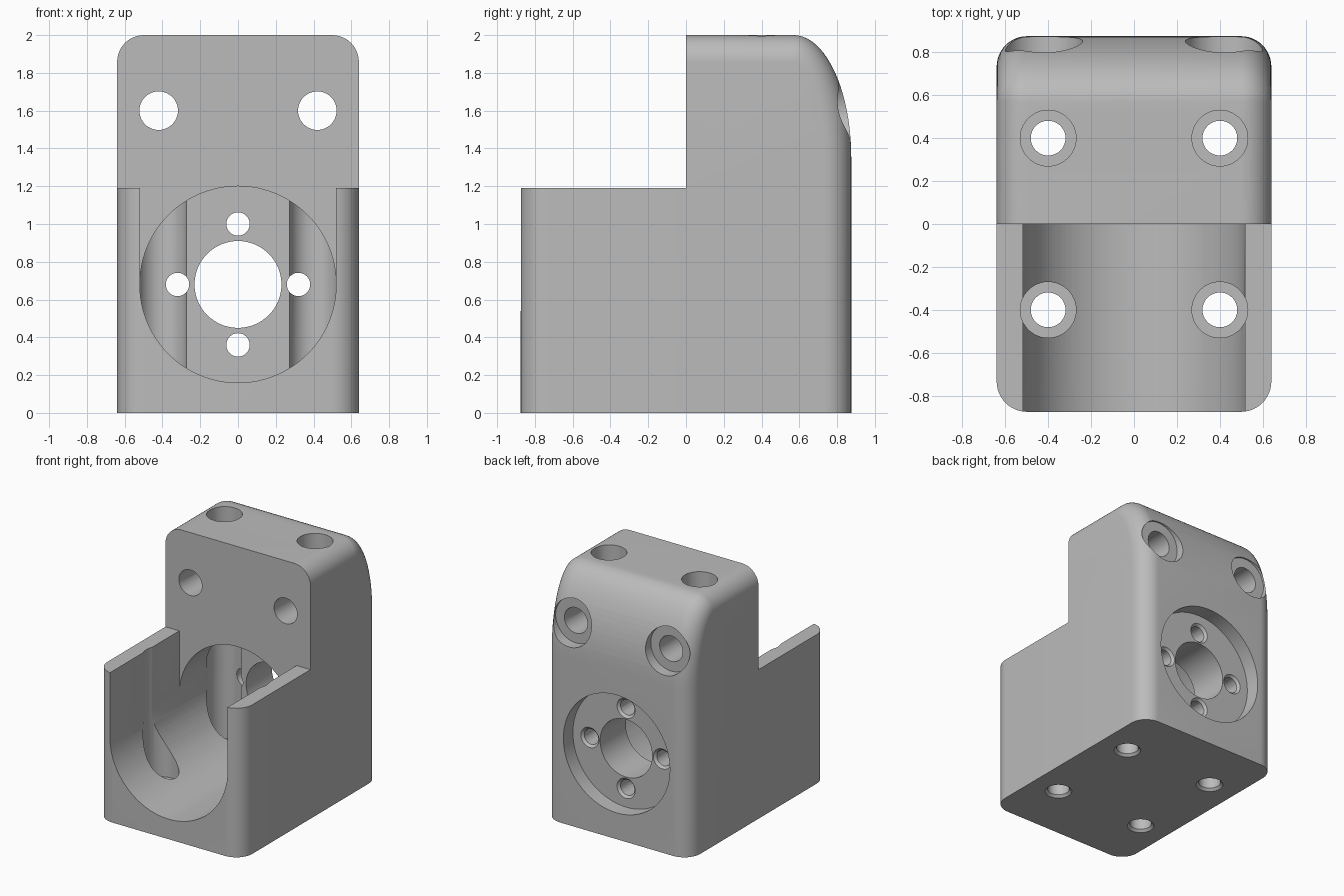
import bpy, bmesh, math
from mathutils import Vector, Matrix

if "Cube" in bpy.data.objects:
    bpy.data.objects.remove(bpy.data.objects["Cube"])

HALF_W, HALF_D, FILLET = 0.64, 0.875, 0.142
STEP_Z, BORE_Z, BORE_R = 1.19, 0.68, 0.52
BORE_END, RECESS = 0.43, 0.755      # depths of the motor plate faces

grey = bpy.data.materials.new("plain_grey")
grey.diffuse_color = (0.5, 0.5, 0.5, 1)
grey.use_nodes = True
grey.node_tree.nodes["Principled BSDF"].inputs["Base Color"].default_value = grey.diffuse_color


def to_object(name, bm):
    bmesh.ops.recalc_face_normals(bm, faces=bm.faces)
    me = bpy.data.meshes.new(name)
    bm.to_mesh(me)
    bm.free()
    me.materials.append(grey)
    ob = bpy.data.objects.new(name, me)
    bpy.context.collection.objects.link(ob)
    return ob


# Side profile of the housing: (y, z, outward inset direction y, z)
profile = [(-HALF_D, 0, -1, 0), (HALF_D, 0, 1, 0)]
for i in range(21):
    t = math.pi / 2 * (1 - i / 20)
    n = Vector((math.sin(t) / 0.305, math.cos(t) / 0.65)).normalized()
    profile.append((0.57 + 0.305 * math.sin(t), 1.35 + 0.65 * math.cos(t), n.x, n.y))
profile += [(0, 2, 0, 1), (0, STEP_Z, 0, 0), (-HALF_D, STEP_Z, -1, 0)]

# Cross sections along x, shrinking towards each side to round the edges
sections = []
for i in range(13):
    a = math.pi / 2 * (1 - i / 12)
    sections.append((-(HALF_W - FILLET + FILLET * math.sin(a)), FILLET * (1 - math.cos(a))))
sections += [(-x, d) for x, d in reversed(sections)]

bm = bmesh.new()
rings = [[bm.verts.new((x, y - ny * d, z - nz * d)) for y, z, ny, nz in profile]
         for x, d in sections]
count = len(profile)
for a, b in zip(rings, rings[1:]):
    for i in range(count):
        j = (i + 1) % count
        bm.faces.new((a[i], a[j], b[j], b[i]))
bm.faces.new(rings[0])
bm.faces.new(rings[-1])
housing = to_object("housing", bm)

cutters = []


def drill(name, axis, u, v, start, end, r1, r2=None, sides=48):
    """Round cutter along y (u = x, v = z) or z (u = x, v = y)."""
    bm = bmesh.new()
    bmesh.ops.create_cone(bm, cap_ends=True, segments=sides, radius1=r1,
                          radius2=r1 if r2 is None else r2, depth=end - start)
    mid = (start + end) / 2
    if axis == "y":
        m = Matrix.Translation((u, mid, v)) @ Matrix.Rotation(-math.pi / 2, 4, "X")
    else:
        m = Matrix.Translation((u, v, mid))
    bmesh.ops.transform(bm, matrix=m, verts=bm.verts)
    cutters.append(to_object(name, bm))


# Main bore and the open slot above its front half
drill("bore", "y", 0, BORE_Z, -1.2, BORE_END, BORE_R, sides=96)
bm = bmesh.new()
bmesh.ops.create_cube(bm, size=1)
for v in bm.verts:
    v.co = (v.co.x * 1.036, 0.001 if v.co.y > 0 else -1.2, 1.2 if v.co.z > 0 else 0.72)
cutters.append(to_object("slot", bm))

# Round recess, shaft hole and four fixing holes in the back
drill("back_recess", "y", 0, BORE_Z, RECESS, 1.2, 0.47, sides=80)
drill("shaft_hole", "y", 0, BORE_Z, 0.2, 1.1, 0.23, sides=64)
for dx, dz in ((0.32, 0), (-0.32, 0), (0, 0.32), (0, -0.32)):
    drill("fixing_hole", "y", dx, BORE_Z + dz, 0.2, 1.1, 0.062, sides=32)
    drill("fixing_chamfer", "y", dx, BORE_Z + dz, RECESS - 0.02, RECESS + 0.01, 0.06, 0.09, 32)

for s in (-1, 1):
    # Counterbored screw holes through the upper block
    drill("upper_hole", "y", s * 0.42, 1.6, -0.3, 1.1, 0.102)
    drill("upper_counterbore", "y", s * 0.42, 1.6, 0.787, 1.15, 0.18)
    # Vertical screw wells with through holes in the base
    for y in (-0.4, 0.4):
        drill("screw_well", "z", s * 0.4, y, 0.15, 2.3, 0.13)
        drill("base_hole", "z", s * 0.4, y, -0.2, 0.3, 0.081)
        drill("base_chamfer", "z", s * 0.4, y, -0.01, 0.02, 0.11, 0.08)

# Cut everything, bake the result and drop the cutters
for c in cutters:
    c.hide_render = True
    mod = housing.modifiers.new(c.name, "BOOLEAN")
    mod.operation, mod.solver, mod.object = "DIFFERENCE", "EXACT", c
bpy.context.view_layer.update()
baked = bpy.data.meshes.new_from_object(
    housing.evaluated_get(bpy.context.evaluated_depsgraph_get()))
housing.modifiers.clear()
housing.data = baked
for c in cutters:
    bpy.data.objects.remove(c)

housing.select_set(True)
bpy.context.view_layer.objects.active = housing
bpy.ops.object.shade_smooth_by_angle(angle=math.radians(30))
